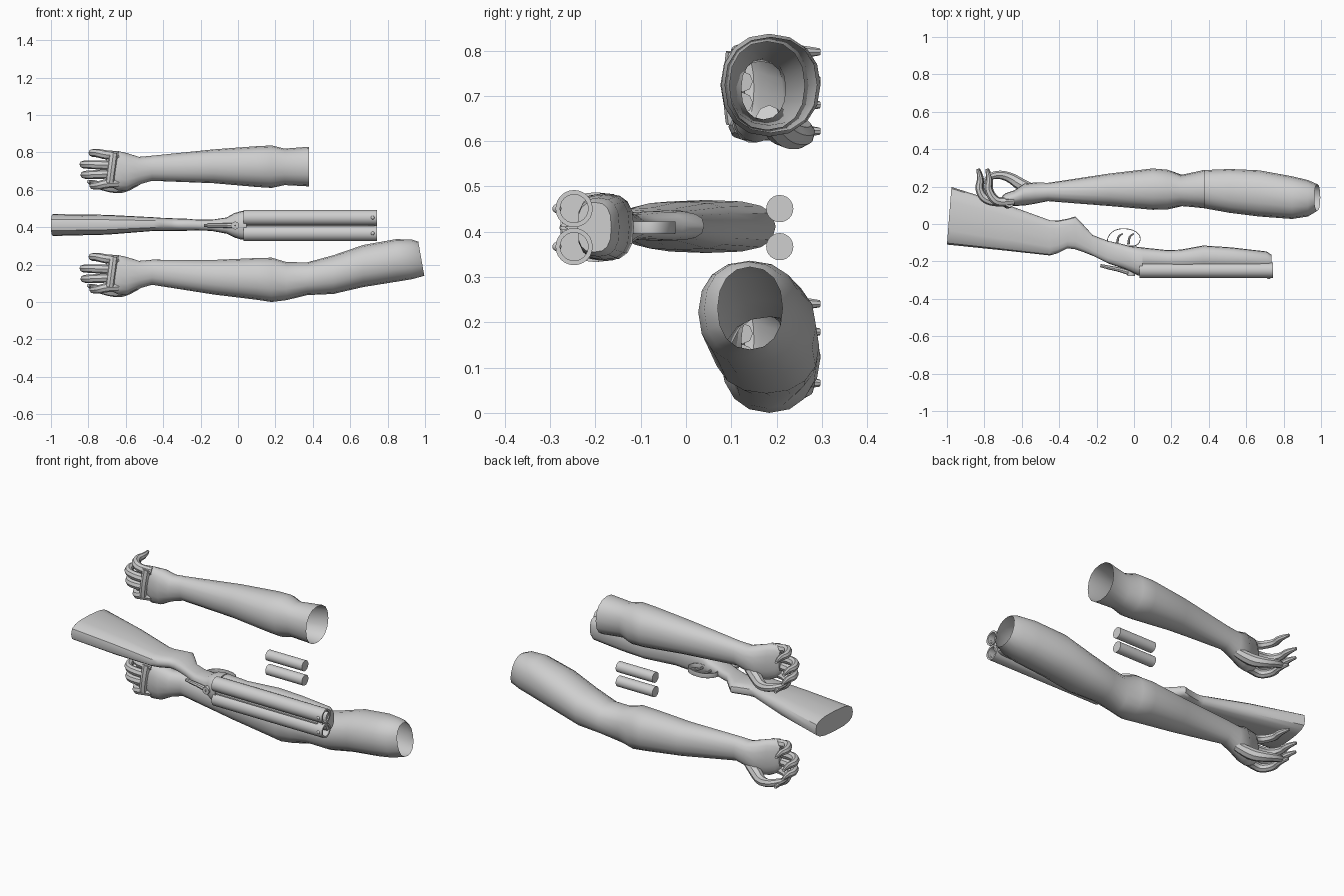
import bpy, bmesh, math

if "Cube" in bpy.data.objects:
    bpy.data.objects.remove(bpy.data.objects["Cube"])

grey = bpy.data.materials.new("light_grey")
grey.diffuse_color = (0.62, 0.62, 0.62, 1)
grey.use_nodes = True
grey.node_tree.nodes["Principled BSDF"].inputs["Base Color"].default_value = grey.diffuse_color


def finish(ob, angle=40):
    bpy.ops.object.select_all(action='DESELECT')
    ob.select_set(True)
    bpy.context.view_layer.objects.active = ob
    if ob.type == 'CURVE':
        bpy.ops.object.convert(target='MESH')
        ob = bpy.context.object
    ob.data.materials.clear()
    ob.data.materials.append(grey)
    bpy.ops.object.shade_smooth_by_angle(angle=math.radians(angle))
    return ob


def loft(name, sections, sides=16, power=1.0, caps=(True, True)):
    """Skin rings along x. Section: x, y0, y1, z0, z1, [x shear by y, x shear by z]."""
    bm = bmesh.new()
    rings = []
    for s in sections:
        x, y0, y1, z0, z1, sy, sz = (tuple(s) + (0, 0))[:7]
        ring = []
        for i in range(sides):
            a = 2 * math.pi * i / sides
            v, w = math.cos(a), math.sin(a)
            v, w = [math.copysign(abs(t) ** power if abs(t) > 1e-6 else 0, t) for t in (v, w)]
            ring.append(bm.verts.new((x + sy * v + sz * w, (y0 + y1) / 2 + v * (y1 - y0) / 2,
                                      (z0 + z1) / 2 + w * (z1 - z0) / 2)))
        rings.append(ring)
    for a, b in zip(rings, rings[1:]):
        for i in range(sides):
            j = (i + 1) % sides
            bm.faces.new((a[i], a[j], b[j], b[i]))
    if caps[0]:
        bm.faces.new(rings[0])
    if caps[1]:
        bm.faces.new(rings[-1])
    bmesh.ops.recalc_face_normals(bm, faces=bm.faces)
    me = bpy.data.meshes.new(name)
    bm.to_mesh(me)
    bm.free()
    ob = bpy.data.objects.new(name, me)
    bpy.context.collection.objects.link(ob)
    return finish(ob)


def lathe(name, y, z, profile, caps=(True, True), sides=24):
    return loft(name, [(x, y - r, y + r, z - r, z + r) for x, r in profile], sides, 1, caps)


def tube(name, points, radius, tapers=None, closed=False, ribbon=0, z=0):
    """Smooth tube through points, or a thin flat ribbon standing along z."""
    cu = bpy.data.curves.new(name, 'CURVE')
    cu.dimensions = '2D' if ribbon else '3D'
    cu.bevel_depth, cu.bevel_resolution, cu.resolution_u = radius, 2, 5
    if ribbon:
        cu.fill_mode, cu.extrude = 'NONE', ribbon
    else:
        cu.use_fill_caps = True
    sp = cu.splines.new('NURBS')
    sp.points.add(len(points) - 1)
    for i, p in enumerate(points):
        sp.points[i].co = (*p[:2], p[2] if len(p) > 2 else 0, 1)
        sp.points[i].radius = tapers[i] if tapers else 1
    sp.order_u, sp.use_endpoint_u, sp.use_cyclic_u = 3, not closed, closed
    ob = bpy.data.objects.new(name, cu)
    ob.location.z = z
    bpy.context.collection.objects.link(ob)
    return finish(ob)


# Arms: palm, wrist and open sleeve
hand = [(-.705, .115, .15, .65, .785), (-.685, .10, .165, .62, .807), (-.64, .097, .18, .597, .807),
        (-.59, .098, .215, .597, .795), (-.53, .108, .222, .628, .776), (-.46, .122, .22, .648, .782)]
upper = [(-.13, .096, .27, .635, .816), (.10, .076, .297, .615, .833), (.18, .078, .29, .61, .837),
         (.25, .096, .262, .625, .82), (.38, .085, .29, .618, .83)]
lower = [(-.13, .096, .27, .04, .225), (.10, .076, .297, .012, .235), (.18, .078, .29, .0, .237),
         (.26, .096, .262, .01, .213), (.37, .085, .288, .037, .212), (.51, .06, .294, .043, .25),
         (.67, .04, .287, .08, .305), (.845, .027, .255, .108, .336), (.93, .04, .235, .122, .334),
         (.98, .07, .213, .14, .322, 0, -.016)]
for side, sleeve, dz in (("upper", upper, 0), ("lower", lower, -.556)):
    palm = [(x, a, b, c + dz, d + dz) for x, a, b, c, d in hand]
    loft(side + "_arm", palm + sleeve, 16, .9, (True, False))

    # Four curled fingers
    for i, (z, tip) in enumerate(((.797, -.80), (.735, -.848), (.68, -.843), (.622, -.795))):
        zr = .71 + (z - .71) * .85
        path = [(-.64, .125, zr), (-.70, .115, zr), (tip + .05, .125, z), (tip + .015, .19, z),
                (tip + .03, .24, z), (tip + .012, .295, z)]
        tube(f"{side}_finger_{i + 1}", [(x, y, w + dz) for x, y, w in path], .023,
             [1, 1.1, 1, .9, .75, .35])

    # Thumb bending across the palm side
    path = [(-.53, .18, .655), (-.60, .205, .62), (-.66, .25, .607), (-.73, .268, .62),
            (-.79, .245, .64), (-.80, .215, .645)]
    tube(side + "_thumb", [(x, y, w + dz) for x, y, w in path], .027, [1, 1.3, 1, .8, .65, .3])

    # Raised pad over the knuckles
    tube(side + "_knuckle_pad", [(-.685, .112, .64 + dz), (-.68, .106, .68 + dz),
                                 (-.67, .106, .75 + dz), (-.665, .112, .795 + dz)], .024)

# Stock with grip, running into the receiver
loft("stock", [(-.988, -.11, .198, .353, .47, .012), (-.70, -.14, .108, .36, .466, .008),
               (-.45, -.168, .02, .38, .453), (-.41, -.157, .018, .38, .45), (-.355, -.13, .028, .38, .448),
               (-.315, -.135, .04, .38, .446), (-.27, -.15, -.005, .381, .445),
               (-.22, -.17, -.06, .383, .44), (-.14, -.21, -.09, .38, .44),
               (-.06, -.237, -.108, .365, .452), (-.02, -.255, -.118, .345, .475),
               (.02, -.275, -.122, .333, .487), (.045, -.275, -.125, .333, .487)], 16, .7)

# Receiver underside and fore-end
loft("fore_end", [(.04, -.24, -.125, .338, .482), (.18, -.24, -.14, .34, .48), (.25, -.24, -.137, .336, .484),
                  (.37, -.24, -.115, .336, .484), (.52, -.24, -.125, .338, .482),
                  (.71, -.24, -.147, .345, .475), (.735, -.24, -.165, .355, .465)], 16, .75)

# Twin barrels, shells and muzzle pins
for side, z in (("left", .367), ("right", .451)):
    lathe(side + "_barrel", -.247, z, [(.03, .041), (.742, .041), (.742, .031), (.45, .031)])
    lathe(side + "_shell", .207, z, [(.052, .03), (.288, .03)])
    bpy.ops.mesh.primitive_uv_sphere_add(segments=12, ring_count=8, radius=.01,
                                         location=(.72, -.285, z))
    pin = bpy.context.object
    pin.name = side + "_muzzle_pin"
    finish(pin)

# Sighting rib between the barrels
loft("barrel_rib", [(.04, -.268, -.22, .399, .419), (.73, -.268, -.22, .399, .419)], 4, 1)
loft("sight_rail", [(.05, -.277, -.26, .405, .413), (.70, -.277, -.26, .405, .413)], 8, .4)

# Top lever and its pivot
tube("top_lever", [(-.18, -.222, .409), (-.14, -.232, .409), (-.07, -.245, .409), (-.01, -.265, .409)],
     .012, [.7, .9, 1, 1.3])
bpy.ops.mesh.primitive_cylinder_add(vertices=16, radius=.021, depth=.03, location=(-.015, -.262, .409),
                                    rotation=(math.pi / 2, 0, 0))
bpy.context.object.name = "lever_pivot"
finish(bpy.context.object)

# Trigger guard and two triggers
tube("trigger_guard", [(-.15, -.10), (-.13, -.05), (-.08, -.022), (0, -.03), (.04, -.07), (.02, -.12),
                       (-.06, -.115)], .002, closed=True, ribbon=.012, z=.409)
for i, x in enumerate((-.09, -.03)):
    tube(f"trigger_{i + 1}", [(x, -.11, .409), (x + .002, -.08, .409), (x + .012, -.06, .409),
                              (x + .03, -.052, .409)], .006, [1.2, 1, .9, .6])
